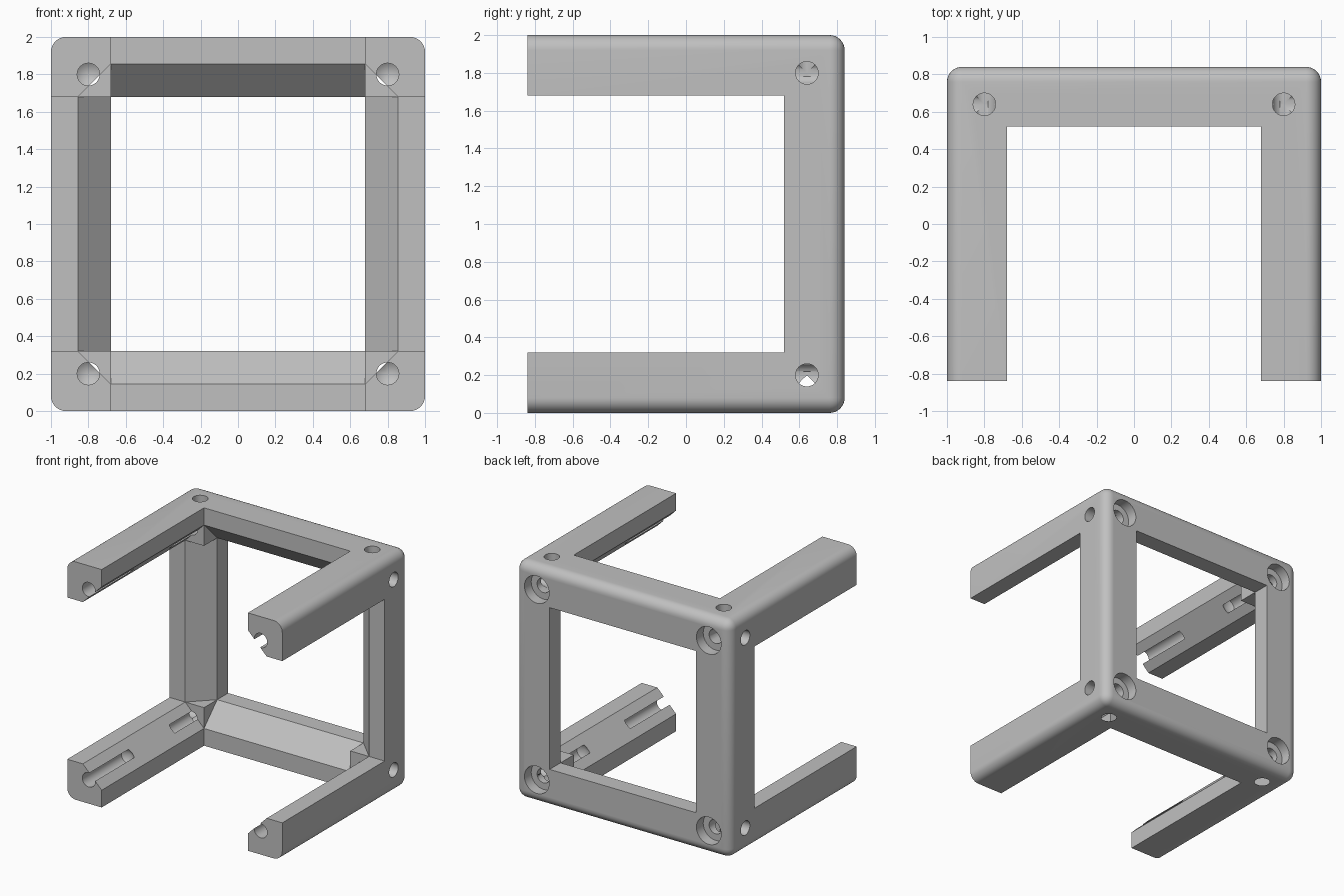
import bpy, bmesh, math
from mathutils import Vector

old = bpy.data.objects.get("Cube")
if old:
    bpy.data.objects.remove(old, do_unlink=True)

DEPTH = 0.84      # half depth of the frame
IN = 0.68         # inner half opening
CH = 0.855        # where the inner chamfer ends
BACK = 0.52       # front side of the back beams
HOLE = 0.8        # hole offset from the centre
SIDE_Y = 0.64     # depth position of the side holes
MID = Vector((0, 0, 1))

grey = bpy.data.materials.new("plain_grey")
grey.use_nodes = True
colour = (0.53, 0.53, 0.53, 1)
grey.diffuse_color = colour
grey.node_tree.nodes["Principled BSDF"].inputs["Base Color"].default_value = colour


def make_object(name, bm):
    bmesh.ops.recalc_face_normals(bm, faces=bm.faces)
    mesh = bpy.data.meshes.new(name)
    bm.to_mesh(mesh)
    bm.free()
    mesh.materials.append(grey)
    obj = bpy.data.objects.new(name, mesh)
    bpy.context.collection.objects.link(obj)
    return obj


def box_mesh(low, high):
    bm = bmesh.new()
    bmesh.ops.create_cube(bm, size=1)
    low, high = Vector(low), Vector(high)
    for v in bm.verts:
        v.co = (low + high) / 2 + v.co * (high - low)
    return bm


def prism(points, travel):
    """Push a flat polygon along a vector."""
    bm = bmesh.new()
    face = bm.faces.new([bm.verts.new(p) for p in points])
    ends = bmesh.ops.extrude_face_region(bm, geom=[face], use_keep_orig=True)["geom"]
    for v in ends:
        if isinstance(v, bmesh.types.BMVert):
            v.co += Vector(travel)
    return make_object("cutter", bm)


def drill(start, direction, radius, depth, tip):
    """Round hole with a conical bottom, entered from outside the surface."""
    d = Vector(direction)
    turn = d.to_track_quat("Z", "Y")
    bm = bmesh.new()
    rings = [[bm.verts.new(Vector(start) + turn @ Vector(
        (radius * math.cos(a), radius * math.sin(a), h)))
        for a in [math.tau * i / 32 for i in range(32)]] for h in (-0.05, depth)]
    point = bm.verts.new(Vector(start) + d * (depth + tip))
    bm.faces.new(rings[0])
    for i in range(32):
        j = (i + 1) % 32
        bm.faces.new((rings[0][i], rings[0][j], rings[1][j], rings[1][i]))
        bm.faces.new((rings[1][i], rings[1][j], point))
    return make_object("cutter", bm)


# Rounded block, square at the open front
bm = box_mesh((-1, -DEPTH, 0), (1, DEPTH, 2))
rounded = [e for e in bm.edges if any(v.co.y > 0 for v in e.verts)]
bmesh.ops.bevel(bm, geom=rounded, offset=0.08, offset_type="OFFSET",
                segments=8, profile=0.5, affect="EDGES")
frame = make_object("corner_frame", bm)

# Openings through all three directions
cutters = [
    make_object("cutter", box_mesh((-IN, -1, 1 - IN), (IN, 1, 1 + IN))),
    make_object("cutter", box_mesh((-IN, -1, -1), (IN, BACK, 3))),
    make_object("cutter", box_mesh((-2, -1, 1 - IN), (2, BACK, 1 + IN))),
]

# Chamfers on the inner edges, stopping at the solid corner blocks
e = 0.02
leg = [(IN - e, CH + e), (CH + e, IN - e), (IN - e, IN - e)]
shift = BACK - IN
for s in (-1, 1):
    for t in (-1, 1):
        cutters.append(prism([MID + Vector((s * a, -1, t * b)) for a, b in leg],
                             (0, BACK + 1, 0)))
    cutters.append(prism([MID + Vector((-IN, a + shift, s * b)) for a, b in leg],
                         (2 * IN, 0, 0)))
    cutters.append(prism([MID + Vector((s * b, a + shift, -IN)) for a, b in leg],
                         (0, 0, 2 * IN)))

# Screw holes at each corner
for s in (-1, 1):
    for t in (-1, 1):
        x, z = s * HOLE, 1 + t * HOLE
        cutters += [
            drill((x, -DEPTH, z), (0, 1, 0), 0.06, 0.52, 0.04),
            drill((x, DEPTH, z), (0, -1, 0), 0.115, 0.09, 0),
            drill((x, DEPTH, z), (0, -1, 0), 0.06, 0.62, 0.03),
            drill((s, SIDE_Y, z), (-s, 0, 0), 0.06, 0.22, 0.04),
            drill((x, SIDE_Y, 1 + t), (0, 0, -t), 0.06, 0.22, 0.04),
        ]

# Apply every cut, then discard the cutters
bpy.ops.object.select_all(action="DESELECT")
bpy.context.view_layer.objects.active = frame
frame.select_set(True)
for c in cutters:
    c.hide_render = True
    cut = frame.modifiers.new("cut", "BOOLEAN")
    cut.operation = "DIFFERENCE"
    cut.solver = "EXACT"
    cut.object = c
    bpy.ops.object.modifier_apply(modifier=cut.name)
    bpy.data.objects.remove(c, do_unlink=True)

bpy.ops.object.shade_smooth_by_angle(angle=math.radians(25))
